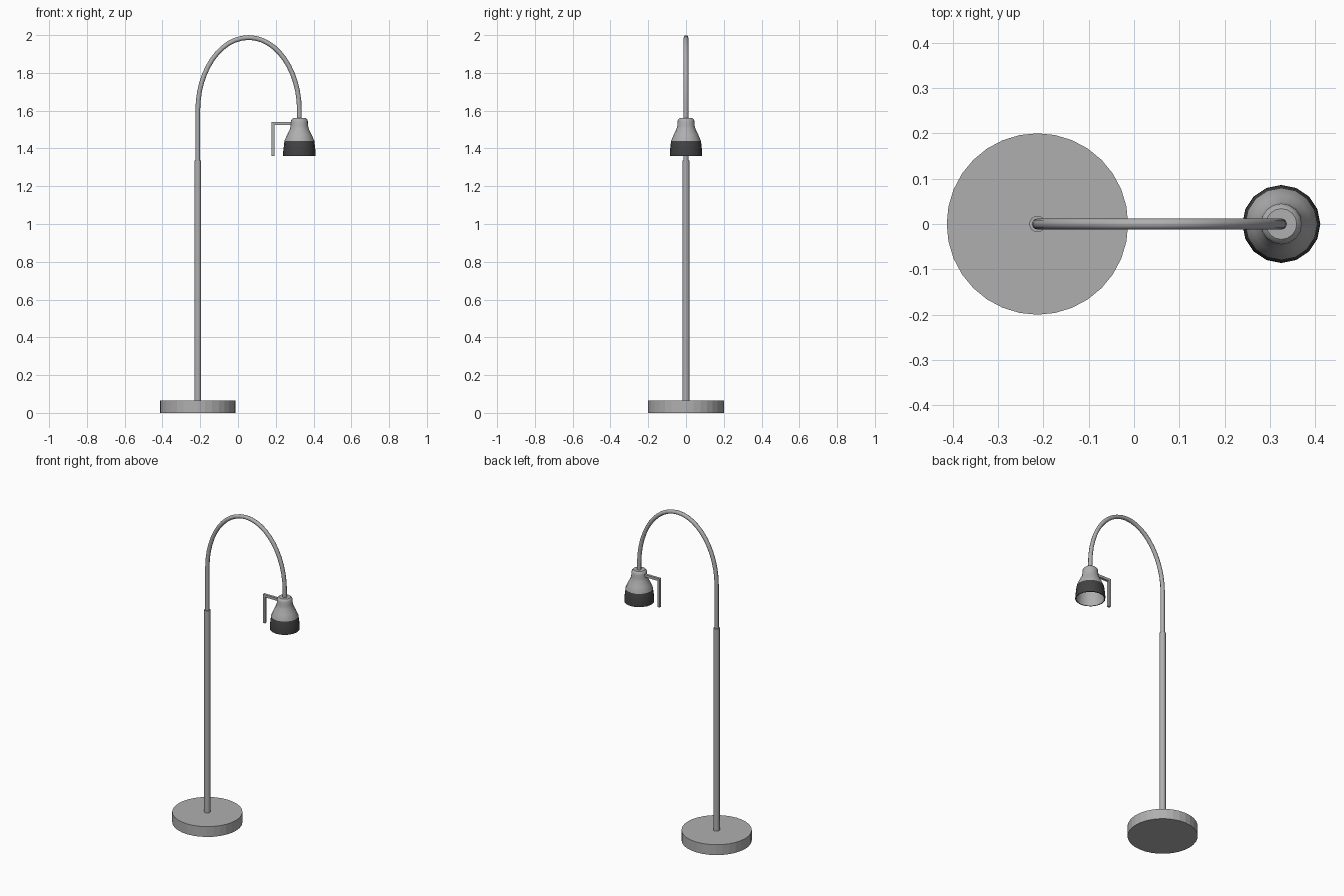
import bpy, bmesh, math

old = bpy.data.objects.get("Cube")
if old:
    bpy.data.objects.remove(old, do_unlink=True)


def material(name, value):
    mat = bpy.data.materials.new(name)
    mat.use_nodes = True
    colour = (value, value, value, 1)
    mat.diffuse_color = colour
    mat.node_tree.nodes["Principled BSDF"].inputs["Base Color"].default_value = colour
    return mat


grey = material("satin grey", 0.43)
dark = material("charcoal", 0.055)

STEM_X, HEAD_X = -0.213, 0.325


def activate(obj):
    bpy.ops.object.select_all(action="DESELECT")
    obj.select_set(True)
    bpy.context.view_layer.objects.active = obj


def smooth(obj, degrees):
    activate(obj)
    bpy.ops.object.shade_smooth_by_angle(angle=math.radians(degrees))


def finish(bm, name, mats):
    bmesh.ops.recalc_face_normals(bm, faces=bm.faces)
    mesh = bpy.data.meshes.new(name)
    bm.to_mesh(mesh)
    bm.free()
    for mat in mats:
        mesh.materials.append(mat)
    obj = bpy.data.objects.new(name, mesh)
    bpy.context.collection.objects.link(obj)
    return obj


def lathe(name, x, profile, sides, mats, dark_spans=()):
    """Revolve (radius, height) points about a vertical axis at x."""
    bm = bmesh.new()
    rings = []
    for r, z in profile:
        rings.append([bm.verts.new((x + r * math.cos(math.tau * i / sides),
                                    r * math.sin(math.tau * i / sides), z))
                      for i in range(sides)])
    for k, (low, high) in enumerate(zip(rings, rings[1:])):
        for i in range(sides):
            j = (i + 1) % sides
            face = bm.faces.new((low[i], low[j], high[j], high[i]))
            face.material_index = int(k in dark_spans)
    bm.faces.new(rings[0])
    bm.faces.new(rings[-1])
    return finish(bm, name, mats)


# Weighted foot and upright
lathe("base", STEM_X, [(0.2, 0), (0.2, 0.065)], 32, [grey])
smooth(lathe("pole", STEM_X, [(0.018, 0.06), (0.018, 1.335)], 16, [grey]), 40)

# Gooseneck arm: straight rise, then a half ellipse down to the lamp head
mid, half = (STEM_X + HEAD_X) / 2, (HEAD_X - STEM_X) / 2
spring, top = 1.6, 1.987
k = 0.5523
curve = bpy.data.curves.new("arm", "CURVE")
curve.dimensions = "3D"
curve.bevel_depth = 0.0125
curve.bevel_resolution = 2
curve.resolution_u = 12
curve.use_fill_caps = True
points = [(STEM_X, 1.3, 0, 0.05), (STEM_X, spring, 0, (top - spring) * k),
          (mid, top, half * k, 0), (HEAD_X, spring, 0, -(top - spring) * k),
          (HEAD_X, 1.54, 0, -0.02)]
spline = curve.splines.new("BEZIER")
spline.bezier_points.add(len(points) - 1)
for p, (x, z, dx, dz) in zip(spline.bezier_points, points):
    p.handle_left_type = p.handle_right_type = "FREE"
    p.co = (x, 0, z)
    p.handle_left = (x - dx, 0, z - dz)
    p.handle_right = (x + dx, 0, z + dz)
curve.materials.append(grey)
arm = bpy.data.objects.new("arm", curve)
bpy.context.collection.objects.link(arm)
activate(arm)
bpy.ops.object.convert(target="MESH")
smooth(bpy.context.object, 50)

# Lamp shade: inner bowl, dark rim band, flared shoulder and rounded neck
shade = [(0.03, 1.515), (0.05, 1.49), (0.073, 1.44), (0.081, 1.36),
         (0.086, 1.36), (0.0855, 1.385), (0.079, 1.44), (0.064, 1.475),
         (0.05, 1.503), (0.046, 1.52), (0.045, 1.543),
         (0.042, 1.553), (0.034, 1.56)]
smooth(lathe("lamp_shade", HEAD_X, shade, 16, [grey, dark], (3, 4, 5)), 35)

# Angled handle beside the shade
bm = bmesh.new()
t = 0.008
outline = [(0.178, 1.36), (0.194, 1.36), (0.194, 1.524), (0.29, 1.524),
           (0.29, 1.54), (0.178, 1.54)]
face = bm.faces.new([bm.verts.new((x, -t, z)) for x, z in outline])
side = bmesh.ops.extrude_face_region(bm, geom=[face])
bmesh.ops.translate(bm, vec=(0, 2 * t, 0),
                    verts=[g for g in side["geom"] if isinstance(g, bmesh.types.BMVert)])
finish(bm, "handle", [grey])
